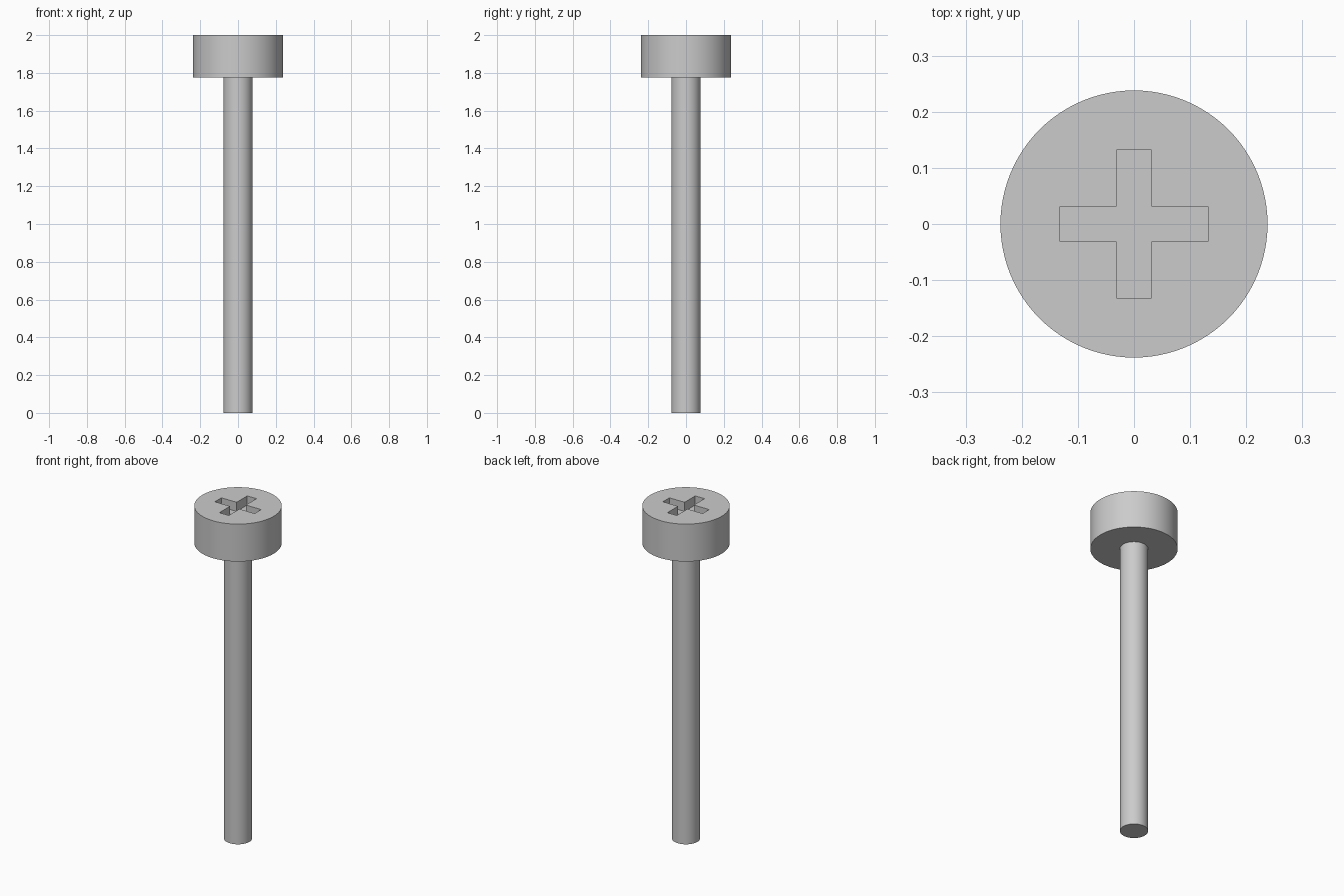
import bpy
import bmesh
from math import radians

cube = bpy.data.objects.get("Cube")
if cube:
    bpy.data.objects.remove(cube, do_unlink=True)

TOP, HEAD_BASE = 2.0, 1.775
HEAD_R, SHAFT_R = 0.238, 0.077
ARM, HALF_WIDTH, DEPTH = 0.132, 0.031, 0.055

steel = bpy.data.materials.new("steel grey")
steel.use_nodes = True
colour = (0.6, 0.6, 0.6, 1)
steel.diffuse_color = colour
steel.node_tree.nodes["Principled BSDF"].inputs["Base Color"].default_value = colour


def cylinder(name, radius, bottom, top):
    bpy.ops.mesh.primitive_cylinder_add(
        vertices=96, radius=radius, depth=top - bottom,
        location=(0, 0, (top + bottom) / 2))
    obj = bpy.context.object
    obj.name = name
    obj.data.materials.append(steel)
    return obj


def cross_prism(name, bottom, top):
    """Plus-shaped prism, its outline made by turning one corner four times."""
    bm = bmesh.new()
    corner = [(ARM, -HALF_WIDTH), (ARM, HALF_WIDTH), (HALF_WIDTH, HALF_WIDTH)]
    outline = []
    for _ in range(4):
        outline += corner
        corner = [(-y, x) for x, y in corner]
    base = bm.faces.new([bm.verts.new((x, y, bottom)) for x, y in outline])
    lid = bmesh.ops.extrude_face_region(bm, geom=[base])["geom"]
    bmesh.ops.translate(bm, vec=(0, 0, top - bottom),
                        verts=[v for v in lid if isinstance(v, bmesh.types.BMVert)])
    bmesh.ops.recalc_face_normals(bm, faces=bm.faces)
    mesh = bpy.data.meshes.new(name)
    bm.to_mesh(mesh)
    bm.free()
    mesh.materials.append(steel)
    obj = bpy.data.objects.new(name, mesh)
    bpy.context.collection.objects.link(obj)
    return obj


# Shaft and head
shaft = cylinder("shaft", SHAFT_R, 0, HEAD_BASE)
head = cylinder("head", HEAD_R, HEAD_BASE, TOP)

# Cross-shaped driver recess
cutter = cross_prism("recess_cutter", TOP - DEPTH, TOP + DEPTH)
cutter.hide_render = True
cut = head.modifiers.new("recess", "BOOLEAN")
cut.operation = "DIFFERENCE"
cut.solver = "EXACT"
cut.object = cutter
bpy.ops.object.modifier_apply(modifier=cut.name)
bpy.data.objects.remove(cutter, do_unlink=True)

# Round sides smooth, rims sharp
for part in (shaft, head):
    bpy.ops.object.select_all(action="DESELECT")
    part.select_set(True)
    bpy.context.view_layer.objects.active = part
    bpy.ops.object.shade_smooth_by_angle(angle=radians(30))
